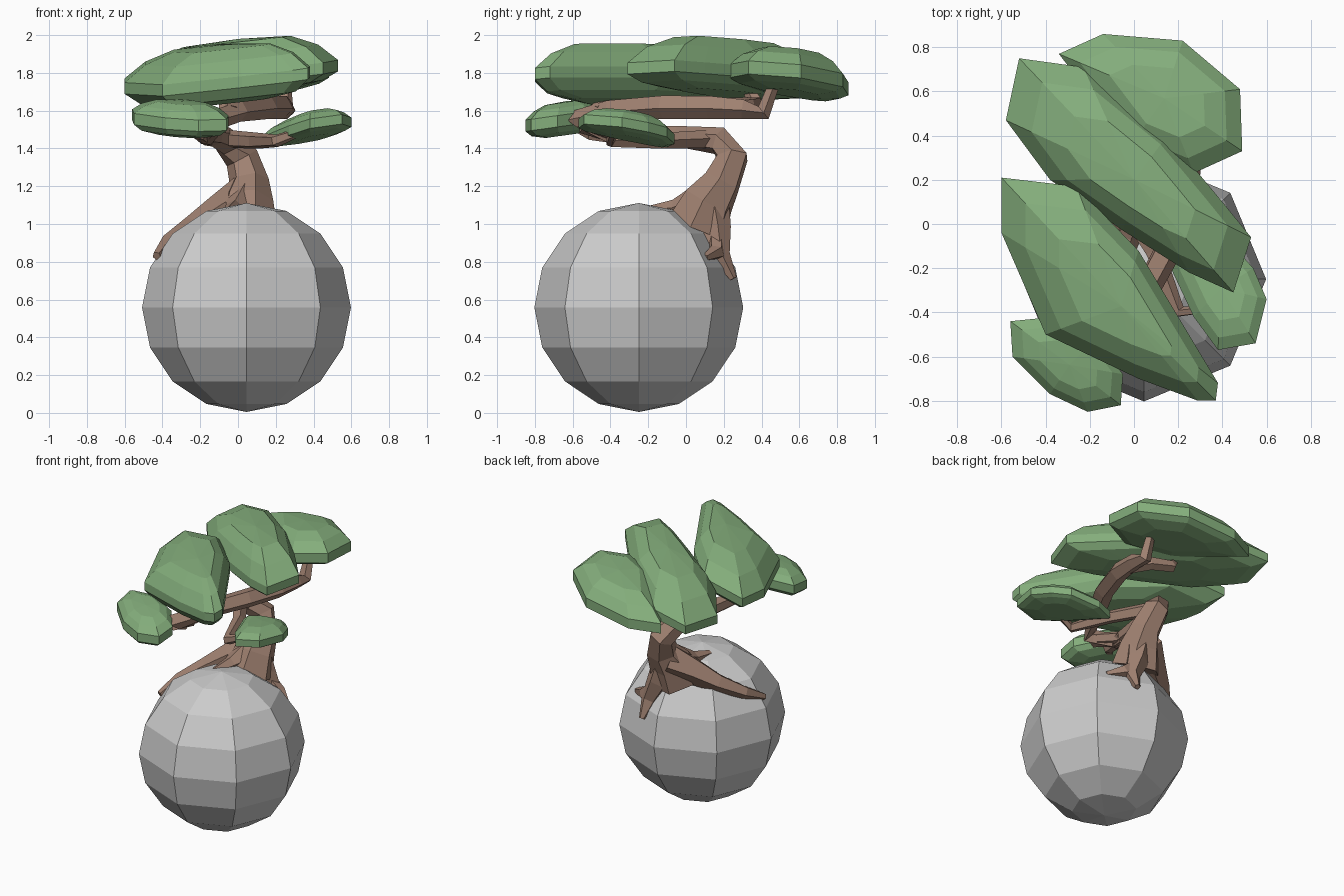
import bpy
import bmesh
from math import cos, sin, tau
from mathutils import Vector

default_cube = bpy.data.objects.get("Cube")
if default_cube:
    bpy.data.objects.remove(default_cube, do_unlink=True)


def make_material(name, colour):
    mat = bpy.data.materials.new(name)
    mat.use_nodes = True
    rgba = (*colour, 1.0)
    mat.diffuse_color = rgba
    mat.node_tree.nodes["Principled BSDF"].inputs["Base Color"].default_value = rgba
    return mat


leaf_green = make_material("leaf green", (0.23, 0.42, 0.2))
bark_brown = make_material("bark brown", (0.35, 0.22, 0.165))
stone_grey = make_material("stone grey", (0.6, 0.6, 0.6))


def finish(bm, name, material):
    """Turn a bmesh into a flat-shaded object."""
    bmesh.ops.recalc_face_normals(bm, faces=bm.faces)
    mesh = bpy.data.meshes.new(name)
    bm.to_mesh(mesh)
    bm.free()
    mesh.materials.append(material)
    obj = bpy.data.objects.new(name, mesh)
    bpy.context.scene.collection.objects.link(obj)
    return obj


def bridge_rings(bm, rings):
    """Join successive vertex rings with quads and close both ends."""
    for low, high in zip(rings, rings[1:]):
        count = len(low)
        for i in range(count):
            j = (i + 1) % count
            bm.faces.new((low[i], low[j], high[j], high[i]))
    bm.faces.new(rings[0])
    bm.faces.new(rings[-1])


def limb(name, path, sides=5):
    """Tapered, bent limb through (x, y, z, radius) points."""
    bm = bmesh.new()
    points = [Vector(p[:3]) for p in path]
    rings = []
    across = None
    for i, point in enumerate(points):
        before = points[max(i - 1, 0)]
        after = points[min(i + 1, len(points) - 1)]
        along = (after - before).normalized()
        if across is None:
            across = along.orthogonal()
        across = (across - along * across.dot(along)).normalized()
        other = along.cross(across)
        radius = path[i][3]
        rings.append([
            bm.verts.new(point + radius * (cos(tau * k / sides) * across
                                           + sin(tau * k / sides) * other))
            for k in range(sides)])
    bridge_rings(bm, rings)
    return finish(bm, name, bark_brown)


def leaf_pad(name, outline, height, slope, top, bottom, rim):
    """Tilted cushion of leaves: outline rings shrink into a dome and a base."""
    bm = bmesh.new()
    centre = sum((Vector(p) for p in outline), Vector((0, 0))) / len(outline)
    layers = [(0.5, -bottom), (0.85, -bottom * 0.75), (1, -rim), (1, rim),
              (0.8, rim + (top - rim) * 0.55), (0.52, rim + (top - rim) * 0.92)]
    for scale, lift in layers:
        for p in outline:
            offset = (Vector(p) - centre) * scale
            tilt = offset.dot(Vector(slope))
            bm.verts.new((*(centre + offset), height + tilt + lift))
    bm.verts.new((*centre, height + top))
    result = bmesh.ops.convex_hull(bm, input=bm.verts)
    loose = [v for v in result["geom_interior"] if isinstance(v, bmesh.types.BMVert)]
    bmesh.ops.delete(bm, geom=loose, context="VERTS")
    return finish(bm, name, leaf_green)


# Faceted boulder
bm = bmesh.new()
bmesh.ops.create_uvsphere(bm, u_segments=8, v_segments=8, radius=0.553)
bmesh.ops.translate(bm, verts=bm.verts, vec=(0.045, -0.25, 0.558))
finish(bm, "boulder", stone_grey)

# Trunk, leaning back and then bending forward
limb("trunk", [
    (0.04, 0.06, 0.98, 0.17), (0.05, 0.12, 1.12, 0.14),
    (0.06, 0.19, 1.22, 0.105), (0.02, 0.245, 1.35, 0.09),
    (-0.06, 0.18, 1.44, 0.075), (-0.13, -0.05, 1.465, 0.055),
    (-0.17, -0.33, 1.465, 0.05), (-0.12, -0.55, 1.53, 0.05)], sides=6)

# Upper limb sweeping back to carry the high pads
limb("upper_limb", [
    (-0.17, -0.38, 1.46, 0.05), (-0.1, -0.57, 1.56, 0.06),
    (0.0, -0.4, 1.6, 0.06), (0.15, -0.12, 1.62, 0.065),
    (0.23, 0.12, 1.62, 0.065), (0.25, 0.3, 1.61, 0.055),
    (0.25, 0.41, 1.59, 0.045), (0.25, 0.47, 1.75, 0.03)])

# Side branches and short stems that hold the pads
limb("left_branch", [
    (-0.07, 0.13, 1.45, 0.05), (0.09, -0.12, 1.44, 0.045),
    (0.2, -0.4, 1.44, 0.035), (0.36, -0.38, 1.5, 0.02)])
limb("right_branch", [
    (-0.16, -0.3, 1.46, 0.05), (-0.2, -0.5, 1.48, 0.04),
    (-0.32, -0.62, 1.53, 0.02)])
limb("front_pad_stem", [
    (-0.05, -0.46, 1.6, 0.05), (-0.08, -0.36, 1.72, 0.03)])
limb("middle_pad_stem", [
    (0.24, 0.2, 1.62, 0.05), (0.13, 0.33, 1.63, 0.045),
    (-0.01, 0.37, 1.64, 0.04), (-0.09, 0.31, 1.75, 0.03)])

# Roots gripping the boulder
limb("right_root", [
    (0.04, 0.14, 1.13, 0.13), (-0.1, 0.06, 1.06, 0.095),
    (-0.24, -0.02, 0.98, 0.065), (-0.37, -0.14, 0.9, 0.045),
    (-0.43, -0.28, 0.83, 0.025)])
limb("back_root", [
    (0.06, 0.13, 1.12, 0.1), (0.11, 0.16, 0.97, 0.08),
    (0.17, 0.18, 0.83, 0.055), (0.18, 0.25, 0.71, 0.02)])
limb("back_root_toe", [
    (0.12, 0.16, 0.93, 0.05), (0.22, 0.16, 0.85, 0.045),
    (0.32, 0.1, 0.82, 0.02)])
limb("front_root", [
    (0.03, 0.1, 1.13, 0.1), (-0.02, -0.06, 1.08, 0.05),
    (-0.05, -0.2, 1.07, 0.025)])

# Leaf pads
leaf_pad("front_pad", [
    (-0.6, -0.04), (-0.6, 0.21), (-0.26, 0.17), (0.02, -0.12),
    (0.2, -0.42), (0.38, -0.72), (0.37, -0.8), (0.29, -0.8),
    (0.02, -0.7), (-0.4, -0.5)],
    height=1.77, slope=(0.15, 0.09), top=0.18, bottom=0.12, rim=0.03)
leaf_pad("middle_pad", [
    (-0.58, 0.47), (-0.52, 0.75), (-0.23, 0.71), (0.15, 0.4),
    (0.4, 0.1), (0.53, -0.06), (0.45, -0.31), (0.25, -0.22),
    (-0.05, -0.03), (-0.38, 0.2)],
    height=1.78, slope=(0.12, 0.02), top=0.2, bottom=0.09, rim=0.03)
leaf_pad("back_pad", [
    (-0.34, 0.77), (-0.14, 0.86), (0.22, 0.83), (0.48, 0.61),
    (0.49, 0.33), (0.27, 0.23), (-0.02, 0.35)],
    height=1.77, slope=(0.12, -0.07), top=0.15, bottom=0.08, rim=0.035)
leaf_pad("left_pad", [
    (0.12, -0.1), (0.25, -0.06), (0.45, -0.1), (0.54, -0.2),
    (0.6, -0.34), (0.55, -0.54), (0.38, -0.57), (0.27, -0.42)],
    height=1.5, slope=(0.16, -0.12), top=0.09, bottom=0.05, rim=0.025)
leaf_pad("right_pad", [
    (-0.56, -0.44), (-0.55, -0.6), (-0.38, -0.77), (-0.21, -0.85),
    (-0.06, -0.82), (-0.05, -0.68), (-0.17, -0.52), (-0.36, -0.42)],
    height=1.55, slope=(0, 0.14), top=0.1, bottom=0.08, rim=0.03)
